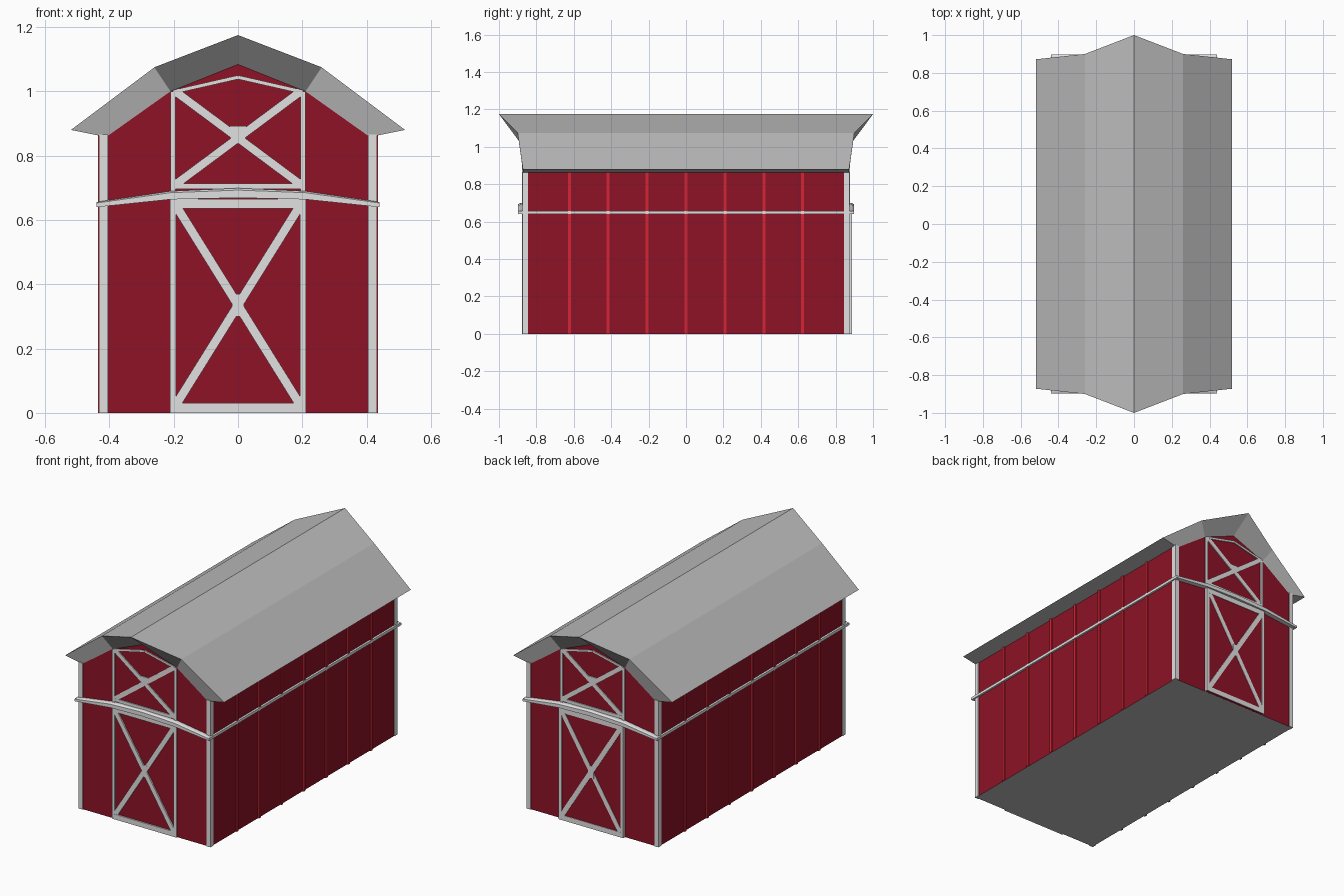
import bpy, bmesh, math
from mathutils import Matrix, Vector

if "Cube" in bpy.data.objects:
    bpy.data.objects.remove(bpy.data.objects["Cube"])


def material(name, rgb):
    m = bpy.data.materials.new(name)
    m.diffuse_color = (*rgb, 1)
    m.use_nodes = True
    m.node_tree.nodes["Principled BSDF"].inputs["Base Color"].default_value = m.diffuse_color
    return m


RED = material("barn red", (0.27, 0.006, 0.019))
BRIGHT = material("bright red", (0.66, 0.018, 0.035))
WHITE = material("trim white", (0.76, 0.75, 0.75))
GREY = material("roof grey", (0.5, 0.5, 0.5))


def finish(name, bm, mats):
    bmesh.ops.recalc_face_normals(bm, faces=bm.faces)
    me = bpy.data.meshes.new(name)
    bm.to_mesh(me)
    bm.free()
    for m in mats:
        me.materials.append(m)
    ob = bpy.data.objects.new(name, me)
    bpy.context.collection.objects.link(ob)
    return ob


def add_box(bm, lo, hi):
    lo, hi = Vector(lo), Vector(hi)
    mat = Matrix.Translation((lo + hi) / 2) @ Matrix.Diagonal((*(hi - lo), 1))
    bmesh.ops.create_cube(bm, size=1, matrix=mat)


def add_bar(bm, p, q, width, y0, y1):
    """Flat bar between two x-z points, spanning y0..y1."""
    (px, pz), (qx, qz) = p, q
    mat = (Matrix.Translation(((px + qx) / 2, (y0 + y1) / 2, (pz + qz) / 2))
           @ Matrix.Rotation(-math.atan2(qz - pz, qx - px), 4, 'Y')
           @ Matrix.Diagonal((math.hypot(qx - px, qz - pz), abs(y1 - y0), width, 1)))
    bmesh.ops.create_cube(bm, size=1, matrix=mat)


def mirrored(points):
    """Mirror a half profile whose last point lies on x = 0."""
    return points + [(-p[0], *p[1:]) for p in points[-2::-1]]


# Walls: gambrel profile, with a grey floor
bm = bmesh.new()
prof = mirrored([(0.428, 0), (0.428, 0.863), (0.21, 1.003), (0, 1.087)])
ends = [[bm.verts.new((x, y, z)) for x, z in prof] for y in (-0.87, 0.87)]
n = len(prof)
for loop in ends:
    bm.faces.new(loop)
for i in range(n):
    j = (i + 1) % n
    f = bm.faces.new((ends[0][i], ends[0][j], ends[1][j], ends[1][i]))
    f.material_index = 1 if i == n - 1 else 0
finish("walls", bm, [RED, GREY])

# Roof: outer shell with flared ends sloping back to the wall
bm = bmesh.new()
outer = mirrored([(0.52, 0.872, 0.88), (0.26, 0.9, 1.075), (0, 1.0, 1.175)])
inner = mirrored([(0.41, 0.87, 0.858), (0.21, 0.87, 1.0), (0, 0.87, 1.084)])
rows = [[bm.verts.new((x, s * y, z)) for x, y, z in prof]
        for prof, s in ((inner, -1), (outer, -1), (outer, 1), (inner, 1))]
for a, b in zip(rows, rows[1:] + rows[:1]):
    for i in range(4):
        bm.faces.new((a[i], a[i + 1], b[i + 1], b[i]))
for k in (0, 4):
    bm.faces.new([r[k] for r in rows])
finish("roof", bm, [GREY])

# Corner posts
bm = bmesh.new()
for sx in (-1, 1):
    for sy in (-1, 1):
        x, y = sx * 0.4185, sy * 0.86
        add_box(bm, (x - 0.0135, y - 0.015, 0), (x + 0.0135, y + 0.015, 0.866))
finish("corner_posts", bm, [WHITE])

# Side battens and side rails
bm = bmesh.new()
for sx in (-1, 1):
    for k in range(-3, 4):
        add_box(bm, (sx * 0.431 - 0.005, k * 0.208 - 0.008, 0),
                (sx * 0.431 + 0.005, k * 0.208 + 0.008, 0.864))
finish("side_battens", bm, [BRIGHT])
bm = bmesh.new()
for sx in (-1, 1):
    add_box(bm, (sx * 0.433 - 0.007, -0.895, 0.64), (sx * 0.433 + 0.007, 0.895, 0.656))
finish("side_rails", bm, [WHITE])

# Both ends: door, loft hatch and bent rail
for name, s in (("front", -1), ("back", 1)):
    y0 = s * 0.866
    door = s * (0.875 if s < 0 else 0.885)
    face = door + s * 0.003
    if s > 0:
        bm = bmesh.new()
        add_bar(bm, (-0.205, 0.325), (0.205, 0.325), 0.65, y0, door)
        finish("back_door_panel", bm, [RED])

    bm = bmesh.new()
    for x in (-0.202, 0.202):
        add_bar(bm, (x, 0), (x, 0.665), 0.018, y0, face)
    add_bar(bm, (-0.21, 0.015), (0.21, 0.015), 0.03, y0, face)
    add_bar(bm, (-0.21, 0.65), (0.21, 0.65), 0.03, y0, face)
    for m in (-1, 1):
        add_bar(bm, (-0.19 * m, 0.03), (0.19 * m, 0.64), 0.028, y0, face - s * 0.0005 * (m + 1))
    add_bar(bm, (0, 0.3), (0, 0.37), 0.036, y0, face)
    finish(name + "_door_trim", bm, [WHITE])

    face = s * 0.876
    bm = bmesh.new()
    for x in (-0.202, 0.202):
        add_bar(bm, (x, 0.665), (x, 1.0), 0.016, y0, face)
        add_bar(bm, (x, 0.998), (0, 1.044), 0.012, y0, face)
    add_bar(bm, (-0.2, 0.705), (0.2, 0.705), 0.018, y0, face)
    for m in (-1, 1):
        add_bar(bm, (-0.195 * m, 0.71), (0.195 * m, 1.0), 0.026, y0, face - s * 0.0005 * (m + 1))
    add_bar(bm, (-0.025, 0.875), (0.025, 0.875), 0.034, y0, face)
    finish(name + "_hatch_trim", bm, [WHITE])

    # Bent rail swept along the gentle arch
    bm = bmesh.new()
    path = mirrored([(0.44, 0.648, 0.008), (0.21, 0.677, 0.013), (0, 0.684, 0.015)])
    rings = [[bm.verts.new((x, y, z + d * h)) for y, d in
              ((y0, -1), (s * 0.898, -1), (s * 0.898, 0.6), (s * 0.888, 1), (y0, 1))]
             for x, z, h in path]
    for a, b in zip(rings, rings[1:]):
        for i in range(5):
            j = (i + 1) % 5
            bm.faces.new((a[i], a[j], b[j], b[i]))
    bm.faces.new(rings[0])
    bm.faces.new(rings[-1])
    finish(name + "_rail", bm, [WHITE])
